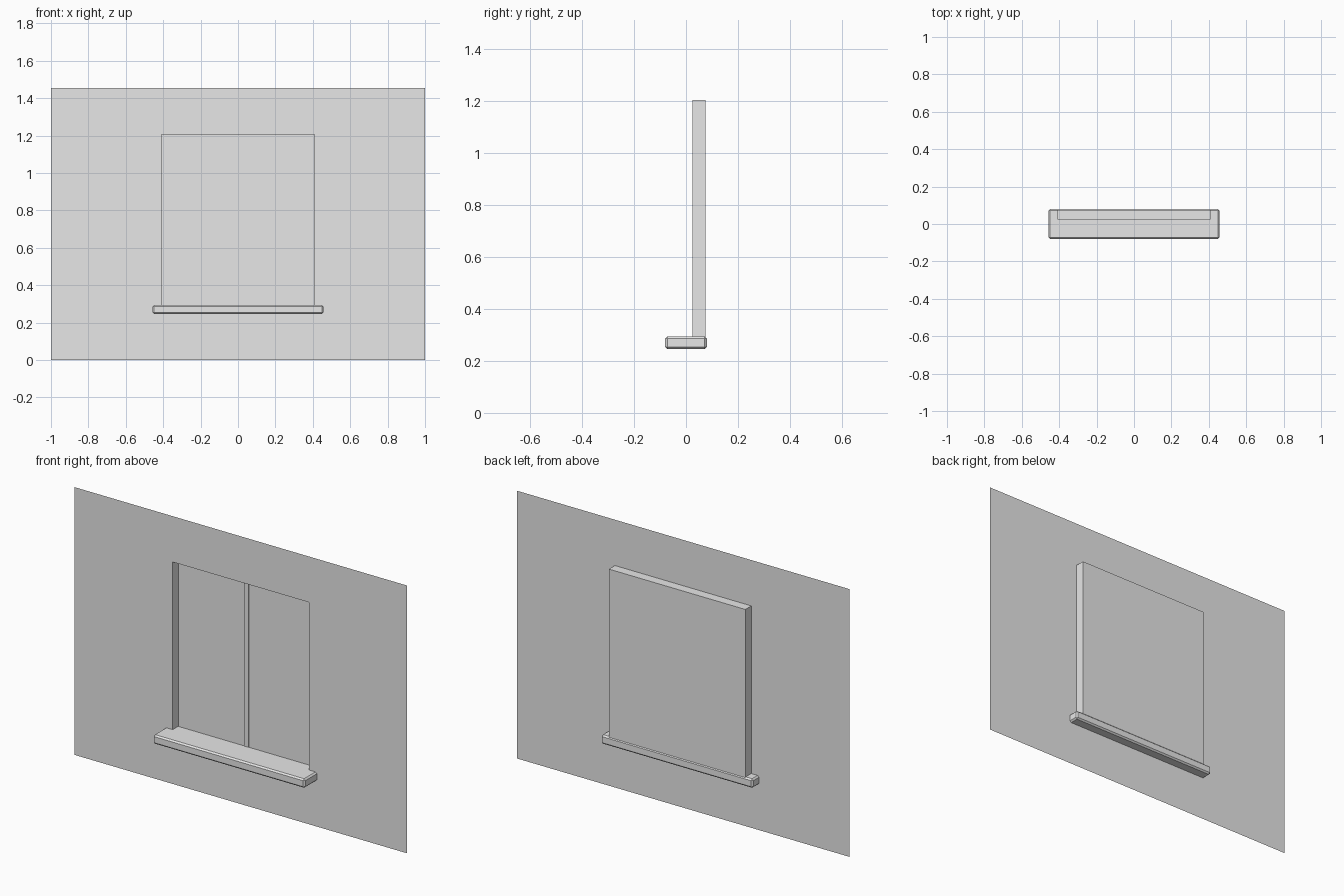
import bpy, bmesh

if "Cube" in bpy.data.objects:
    bpy.data.objects.remove(bpy.data.objects["Cube"])

WALL_Y, GLASS_Y = 0.025, 0.076      # wall plane and glass plane
OX, OB, OT = 0.41, 0.292, 1.206     # opening half width, bottom, top
TX, TT = 0.445, 1.25                # trim half width, top
WALL_TOP = 1.455

grey = bpy.data.materials.new("plaster grey")
grey.diffuse_color = (0.8, 0.8, 0.8, 1)
grey.use_nodes = True
grey.node_tree.nodes["Principled BSDF"].inputs["Base Color"].default_value = grey.diffuse_color


def finish(name, bm):
    bmesh.ops.remove_doubles(bm, verts=bm.verts[:], dist=1e-5)
    me = bpy.data.meshes.new(name)
    bm.to_mesh(me)
    bm.free()
    me.materials.append(grey)
    ob = bpy.data.objects.new(name, me)
    bpy.context.collection.objects.link(ob)
    return ob


def panels(name, rects, y):
    """Flat upright rectangles (x0, x1, z0, z1) facing the front."""
    bm = bmesh.new()
    for x0, x1, z0, z1 in rects:
        bm.faces.new([bm.verts.new(p) for p in
                      ((x0, y, z0), (x1, y, z0), (x1, y, z1), (x0, y, z1))])
    return finish(name, bm)


def box(name, lo, hi):
    bm = bmesh.new()
    bmesh.ops.create_cube(bm, size=1)
    for v in bm.verts:
        v.co = [(a + b) / 2 + c * (b - a) for a, b, c in zip(lo, hi, v.co)]
    return finish(name, bm)


# Wall sheet around the window
panels("wall", [(-1, 1, 0, OB), (-1, -TX, OB, TT), (TX, 1, OB, TT),
                (-1, 1, TT, WALL_TOP)], WALL_Y)

# Flush trim: two jambs and a lintel
panels("window_jambs", [(-TX, -OX, OB, OT), (OX, TX, OB, OT)], WALL_Y)
panels("lintel", [(-TX, TX, OT, TT)], WALL_Y)

# Reveal: sides and top of the recess, open at the bottom over the sill
bm = bmesh.new()
outline = [(-OX, OB), (-OX, OT), (OX, OT), (OX, OB)]
front = [bm.verts.new((x, WALL_Y, z)) for x, z in outline]
back = [bm.verts.new((x, GLASS_Y, z)) for x, z in outline]
for i in range(3):
    bm.faces.new((front[i], front[i + 1], back[i + 1], back[i]))
finish("window_reveal", bm)

# Window pane and centre bar
panels("window_pane", [(-OX, OX, OB, OT)], GLASS_Y)
box("centre_bar", (-0.013, GLASS_Y - 0.006, OB), (0.013, GLASS_Y, OT))

# Sill with chamfered edges
sill = box("window_sill", (-0.456, -0.08, 0.246), (0.456, 0.08, 0.295))
bevel = sill.modifiers.new("chamfer", 'BEVEL')
bevel.width = 0.008
bevel.segments = 1
